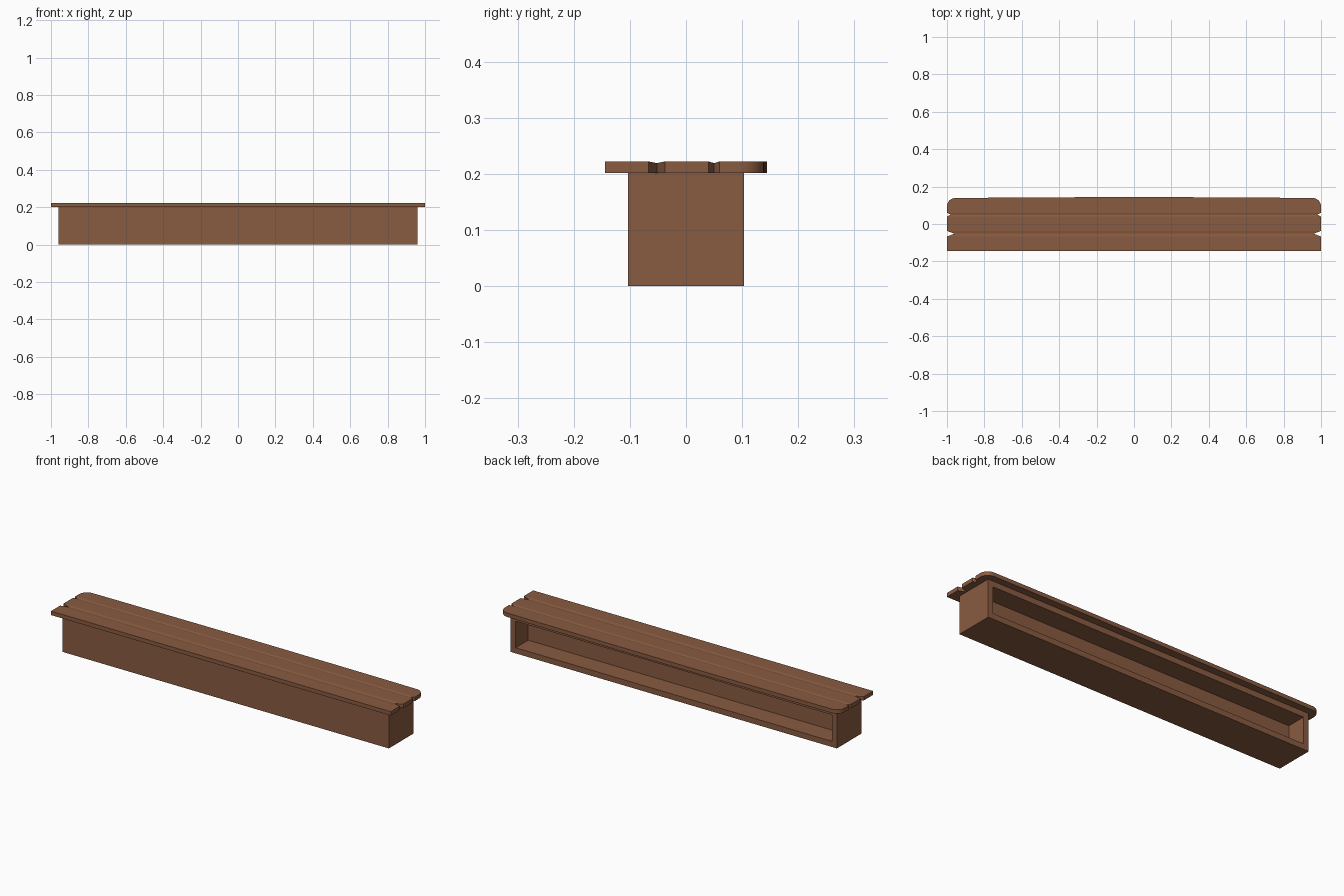
import bpy, bmesh, math

if "Cube" in bpy.data.objects:
    bpy.data.objects.remove(bpy.data.objects["Cube"])

wood = bpy.data.materials.new("wood")
wood.diffuse_color = (0.25, 0.105, 0.052, 1)
wood.use_nodes = True
wood.node_tree.nodes["Principled BSDF"].inputs["Base Color"].default_value = wood.diffuse_color


def finish(bm, name):
    bmesh.ops.recalc_face_normals(bm, faces=bm.faces)
    mesh = bpy.data.meshes.new(name)
    bm.to_mesh(mesh)
    bm.free()
    obj = bpy.data.objects.new(name, mesh)
    bpy.context.collection.objects.link(obj)
    mesh.materials.append(wood)
    return obj


# Box body with a recess opening to the back
W, Y, H, T, DEPTH = 0.96, 0.103, 0.201, 0.03, 0.105
bm = bmesh.new()
bmesh.ops.create_cube(bm, size=1)
for v in bm.verts:
    v.co = (v.co.x * 2 * W, v.co.y * 2 * Y, (v.co.z + 0.5) * H)
back = max(bm.faces, key=lambda f: f.calc_center_median().y)
bmesh.ops.inset_region(bm, faces=[back], thickness=T, use_even_offset=True)
pushed = bmesh.ops.extrude_discrete_faces(bm, faces=[back])["faces"][0]
bmesh.ops.translate(bm, verts=pushed.verts, vec=(0, -DEPTH, 0))
finish(bm, "box_body")

# Lid: rows of (half width, y, top height) from front to back
TOP, GROOVE = 0.222, 0.219
rows = [(1, -0.144, TOP), (1, -0.067, TOP), (0.96, -0.052, GROOVE), (1, -0.037, TOP),
        (1, 0.04, TOP), (0.98, 0.05, GROOVE), (1, 0.06, TOP)]
# rounded back corners
for i in range(9):
    a = math.radians(90 * i / 8)
    rows.append((0.955 + 0.045 * math.cos(a), 0.094 + 0.045 * math.sin(a), TOP))
# slightly bowed back edge
rows += [(0.76, 0.1405, TOP), (0.43, 0.1425, TOP), (0.11, 0.144, TOP)]

bm = bmesh.new()
rings = [[bm.verts.new(p) for p in ((-x, y, H), (x, y, H), (x, y, z), (-x, y, z))]
         for x, y, z in rows]
for a, b in zip(rings, rings[1:]):
    for k in range(4):
        n = (k + 1) % 4
        bm.faces.new((a[k], a[n], b[n], b[k]))
bm.faces.new(rings[0])
bm.faces.new(rings[-1])
lid = finish(bm, "grooved_lid")

bpy.context.view_layer.objects.active = lid
lid.select_set(True)
bpy.ops.object.shade_smooth_by_angle(angle=math.radians(25))
for p in lid.data.polygons:
    if abs(p.normal.z) > 0.9:
        p.use_smooth = False
